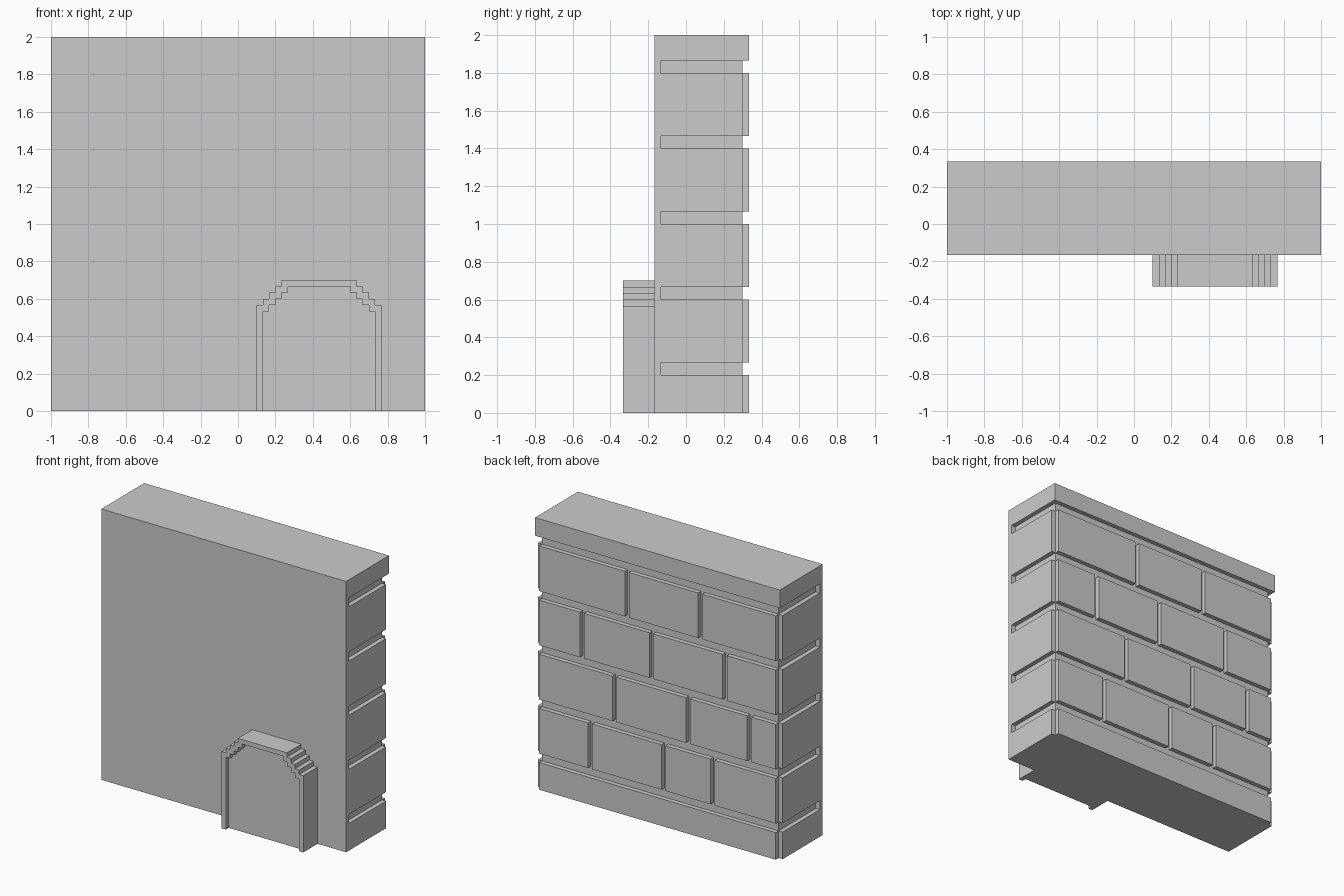
import bpy, bmesh

U = 1 / 30  # one modelling step

cube = bpy.data.objects.get("Cube")
if cube:
    bpy.data.objects.remove(cube, do_unlink=True)

stone = bpy.data.materials.new("light_grey_stone")
stone.use_nodes = True
stone.diffuse_color = (0.6, 0.6, 0.6, 1)
stone.node_tree.nodes["Principled BSDF"].inputs["Base Color"].default_value = (0.6, 0.6, 0.6, 1)


def add_object(name, bm):
    bmesh.ops.recalc_face_normals(bm, faces=bm.faces)
    mesh = bpy.data.meshes.new(name)
    bm.to_mesh(mesh)
    bm.free()
    mesh.materials.append(stone)
    obj = bpy.data.objects.new(name, mesh)
    bpy.context.collection.objects.link(obj)
    return obj


def add_box(bm, xs, ys, zs):
    verts = bmesh.ops.create_cube(bm, size=1)["verts"]
    for v in verts:
        v.co = [U * (r[0] if c < 0 else r[1]) for c, r in zip(v.co, (xs, ys, zs))]


def extrude_outline(name, points, y_front, y_back):
    bm = bmesh.new()
    face = bm.faces.new([bm.verts.new((x * U, y_front * U, z * U)) for x, z in points])
    moved = bmesh.ops.extrude_face_region(bm, geom=[face], use_keep_orig=True)["geom"]
    for v in moved:
        if isinstance(v, bmesh.types.BMVert):
            v.co.y = y_back * U
    return add_object(name, bm)


def stepped_arch(left, right, spring, steps=4):
    # Legs rise to the spring line, then climb in square steps
    half = [(left, 0), (left, spring)]
    for i in range(1, steps + 1):
        half += [(left + i, spring + i - 1), (left + i, spring + i)]
    return half + [(left + right - x, z) for x, z in reversed(half)]


# Wall block
bm = bmesh.new()
add_box(bm, (-30, 30), (-5, 10), (0, 60))
wall = add_object("brick_wall", bm)

# Mortar grooves: bed joints round the back and sides, notched back corners
bm = bmesh.new()
beds = range(6, 60, 12)
for z in beds:
    add_box(bm, (-31, 31), (9, 11), (z, z + 2))
    for xs in ((-31, -29), (29, 31)):
        add_box(bm, xs, (-4, 11), (z, z + 2))
for xs in ((-31, -29), (29, 31)):
    add_box(bm, xs, (9, 11), (-1, 55))

# Upright joints between bricks, lowest course first
courses = [(16, -2, -14), (10, -8, -23), (18, 1, -17), (7, -11)]
for z, joints in zip(beds, courses):
    for x in joints:
        add_box(bm, (x, x + 1), (9, 11), (z + 1, z + 13))
cutter = add_object("groove_cutter", bm)
cutter.hide_render = True

cut = wall.modifiers.new("grooves", "BOOLEAN")
cut.operation = "DIFFERENCE"
cut.solver = "EXACT"
cut.use_self = True
cut.object = cutter
bpy.context.view_layer.update()
graph = bpy.context.evaluated_depsgraph_get()
wall_mesh = bpy.data.meshes.new_from_object(wall.evaluated_get(graph))
wall.modifiers.clear()
wall.data = wall_mesh
bpy.data.objects.remove(cutter, do_unlink=True)

# Doorway: stepped frame with a slightly recessed panel
outer = stepped_arch(3, 23, 17)
inner = stepped_arch(4, 22, 16)
extrude_outline("door_frame", outer + inner[::-1], -10, -5)
extrude_outline("door_panel", inner, -9, -5)
